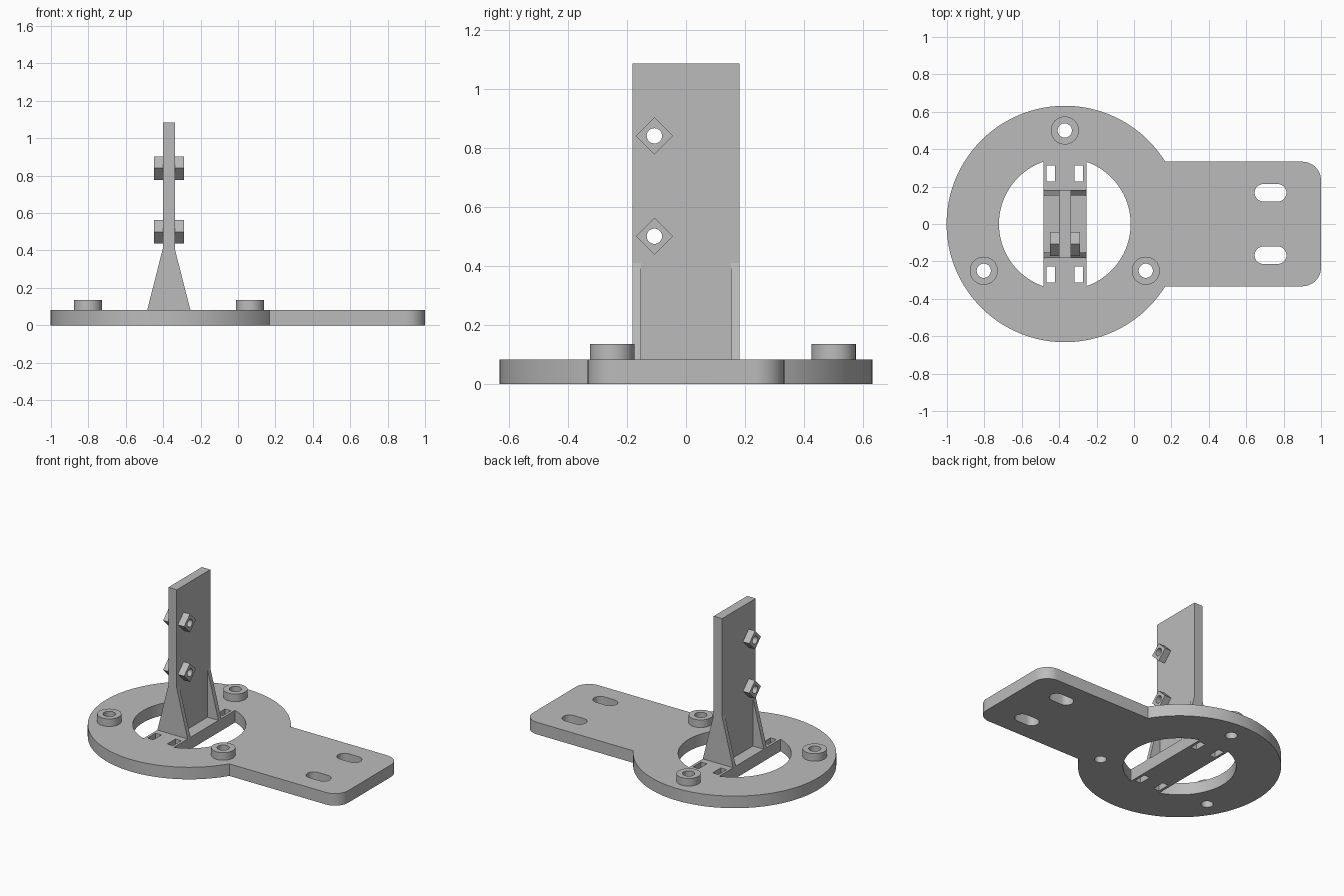
import bpy, bmesh
from math import sin, cos, asin, acos, radians, pi
from mathutils import Matrix, Vector

cube = bpy.data.objects.get("Cube")
if cube:
    bpy.data.objects.remove(cube, do_unlink=True)

GREY = (0.5, 0.5, 0.5, 1)
grey = bpy.data.materials.new("light grey plastic")
grey.use_nodes = True
grey.diffuse_color = GREY
grey.node_tree.nodes["Principled BSDF"].inputs["Base Color"].default_value = GREY

CX, BASE = -0.37, 0.083          # ring centre, base thickness
RING, BORE = 0.632, 0.352        # ring radii
TAB, BRIDGE = 0.333, 0.115       # half widths

# Orientations: flat, side-facing (profile in YZ), front-facing (profile in XZ)
FLAT = Matrix.Identity(3)
SIDE = Matrix(((0, 0, 1), (1, 0, 0), (0, 1, 0)))
FRONT = Matrix(((1, 0, 0), (0, 0, -1), (0, 1, 0)))


def arc(cx, cy, r, a, b, n):
    return [(cx + r * cos(a + (b - a) * i / n), cy + r * sin(a + (b - a) * i / n))
            for i in range(n + 1)]


def circle(cx, cy, r, n=48):
    return arc(cx, cy, r, 0, 2 * pi, n)[:-1]


def rect(cx, cy, hx, hy):
    return [(cx - hx, cy - hy), (cx + hx, cy - hy), (cx + hx, cy + hy), (cx - hx, cy + hy)]


def slot(cx, cy, half, r):
    return arc(cx + half - r, cy, r, -pi / 2, pi / 2, 16) + \
        arc(cx - half + r, cy, r, pi / 2, 3 * pi / 2, 16)


def extruded(name, loops, thickness, centre, turn=FLAT):
    """Extrude an outline with holes symmetrically about its centre."""
    curve = bpy.data.curves.new(name, "CURVE")
    curve.dimensions = "2D"
    curve.fill_mode = "BOTH"
    curve.extrude = thickness / 2
    for loop in loops:
        spline = curve.splines.new("POLY")
        spline.points.add(len(loop) - 1)
        for point, (x, y) in zip(spline.points, loop):
            point.co = (x, y, 0, 1)
        spline.use_cyclic_u = True
    temp = bpy.data.objects.new(name + " outline", curve)
    bpy.context.collection.objects.link(temp)
    bpy.context.view_layer.update()
    mesh = bpy.data.meshes.new_from_object(
        temp.evaluated_get(bpy.context.evaluated_depsgraph_get()))
    bpy.data.objects.remove(temp, do_unlink=True)
    bpy.data.curves.remove(curve)
    bm = bmesh.new()
    bm.from_mesh(mesh)
    bmesh.ops.remove_doubles(bm, verts=bm.verts, dist=1e-5)
    bmesh.ops.transform(bm, matrix=Matrix.Translation(Vector(centre)) @ turn.to_4x4(),
                        verts=bm.verts)
    bmesh.ops.recalc_face_normals(bm, faces=bm.faces)
    bm.to_mesh(mesh)
    bm.free()
    mesh.name = name
    mesh.materials.clear()
    mesh.materials.append(grey)
    obj = bpy.data.objects.new(name, mesh)
    bpy.context.collection.objects.link(obj)
    bpy.ops.object.select_all(action="DESELECT")
    obj.select_set(True)
    bpy.context.view_layer.objects.active = obj
    bpy.ops.object.shade_smooth_by_angle(angle=radians(30))
    return obj


# Base: ring with a rounded tab, a bridge across the bore, slots and screw holes
join = asin(TAB / RING)
corner = 0.1
outline = arc(CX, 0, RING, join, 2 * pi - join, 110)
outline += arc(1 - corner, -TAB + corner, corner, -pi / 2, 0, 12)
outline += arc(1 - corner, TAB - corner, corner, 0, pi / 2, 12)
edge = acos(BRIDGE / BORE)
windows = [arc(CX, 0, BORE, -edge, edge, 48), arc(CX, 0, BORE, pi - edge, pi + edge, 48)]
tab_slots = [slot(0.73, s * 0.167, 0.085, 0.047) for s in (-1, 1)]
tie_slots = [rect(CX + sx * 0.075, sy * 0.27, 0.022, 0.044)
             for sx in (-1, 1) for sy in (-1, 1)]
screws = [(CX + 0.5 * cos(radians(a)), 0.5 * sin(radians(a))) for a in (90, 210, 330)]
screw_holes = [circle(x, y, 0.038) for x, y in screws]
extruded("base_plate", [outline] + windows + tab_slots + tie_slots + screw_holes,
         BASE, (0, 0, BASE / 2))

# Raised bosses around the screw holes
for i, (x, y) in enumerate(screws):
    extruded(f"screw_boss_{i + 1}", [circle(0, 0, 0.075), circle(0, 0, 0.038)],
             0.052, (x, y, BASE + 0.026))

# Upright plate with two pivot holes
PIVOT_Y, PIVOTS = -0.107, (0.5, 0.84)
TOP, HALF = 1.085, 0.182
extruded("upright_plate",
         [rect(0, (BASE + TOP) / 2, HALF, (TOP - BASE) / 2)]
         + [circle(PIVOT_Y, z, 0.026, 32) for z in PIVOTS],
         0.064, (CX, 0, 0), SIDE)

# Diamond spacers on both faces of the upright
for z, level in zip(PIVOTS, ("lower", "upper")):
    for s, side in ((-1, "right"), (1, "left")):
        extruded(f"{level}_{side}_spacer", [circle(0, 0, 0.063, 4), circle(0, 0, 0.026, 32)],
                 0.048, (CX + s * 0.056, PIVOT_Y, z), SIDE)

# Tapered gussets at the front and back edges of the upright
for s, end in ((-1, "front"), (1, "back")):
    extruded(f"{end}_gusset",
             [[(-BRIDGE, BASE), (BRIDGE, BASE), (0.032, 0.41), (-0.032, 0.41)]],
             0.03, (CX, s * (HALF - 0.015), 0), FRONT)
